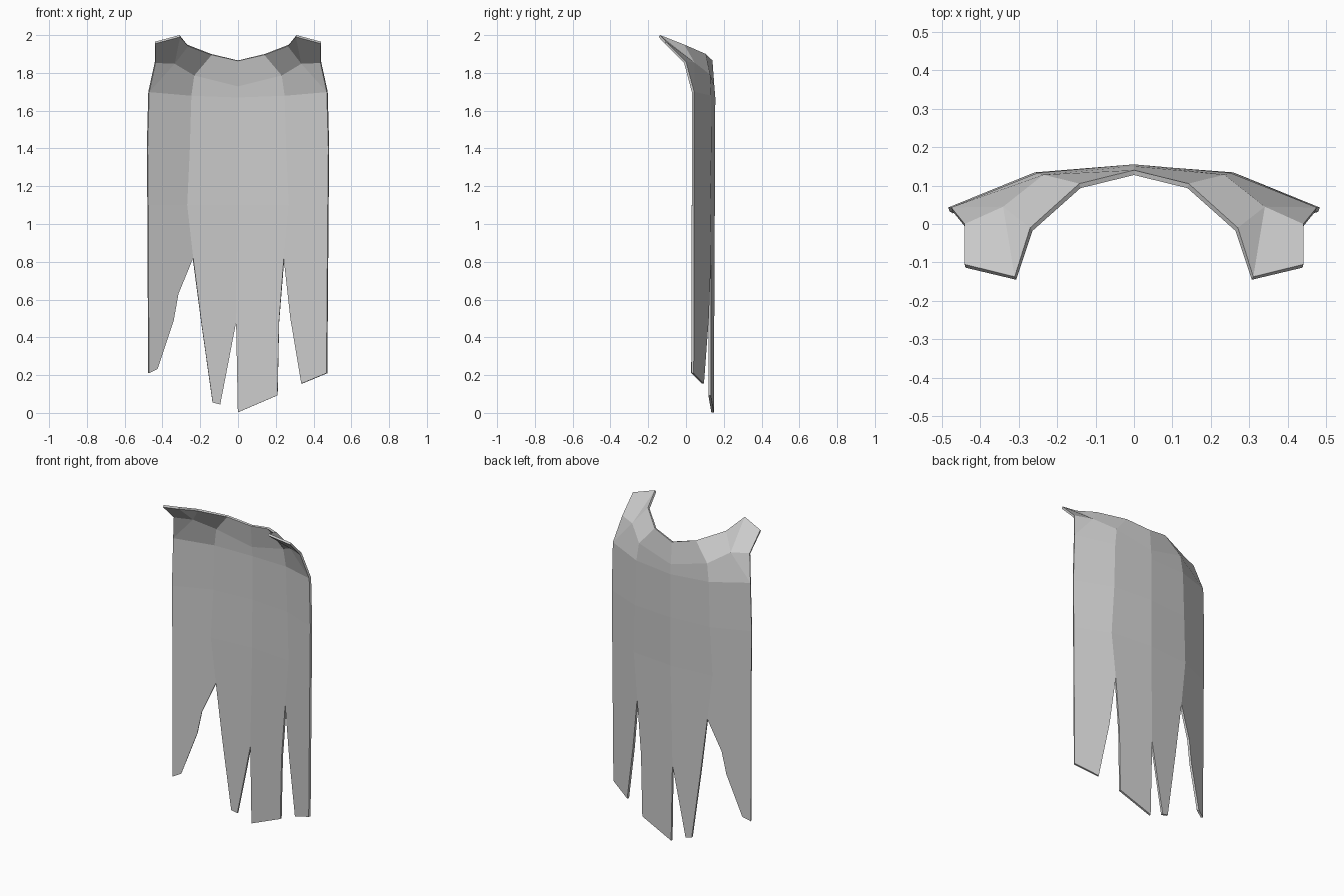
import bpy
import bmesh

cube = bpy.data.objects.get("Cube")
if cube:
    bpy.data.objects.remove(cube, do_unlink=True)

# Dark-free plain grey cloth
cloth = bpy.data.materials.new("grey cloth")
cloth.use_nodes = True
colour = (0.6, 0.6, 0.6, 1)
cloth.diffuse_color = colour
cloth.node_tree.nodes["Principled BSDF"].inputs["Base Color"].default_value = colour


def drape(x, z):
    """Depth of the hanging cloth: a shallow curve folded at two side creases."""
    a = abs(x)
    if a < 0.26:
        y = 0.155 - 0.02 * a / 0.26
    else:
        y = 0.135 - 0.09 * (a - 0.26) / 0.22
    return y - 0.008 * (1 - min(z / 1.6, 1))


bm = bmesh.new()


def face(points):
    bm.faces.new([bm.verts.new(p) for p in points])


# Half of the collar and shoulder: named fold points
tip_out, tip_in = (0.44, -0.105, 1.965), (0.31, -0.137, 2.0)
neck_side, neck_mid, neck_back = (0.27, -0.01, 1.95), (0.142, 0.105, 1.9), (0, 0.14, 1.866)
arm, blade, spine_side, spine = (0.44, 0.0, 1.86), (0.34, 0.045, 1.855), (0.235, 0.128, 1.79), (0, 0.15, 1.73)
chest = [(0.475, 0.043, 1.70), (0.25, 0.133, 1.68), (0, 0.155, 1.67)]
middle = [(x, drape(x, 1.4), 1.4) for x in (0.483, 0.258, 0)]
waist = [(x, drape(x, 1.1), 1.1) for x in (0.48, 0.272, 0)]

half = [
    (tip_out, tip_in, blade, arm),
    (tip_in, neck_side, blade),
    (neck_side, neck_mid, spine_side, blade),
    (neck_mid, neck_back, spine, spine_side),
    (arm, blade, chest[0]),
    (blade, spine_side, chest[1], chest[0]),
    (spine_side, spine, chest[2], chest[1]),
]
for upper, lower in ((chest, middle), (middle, waist)):
    for i in range(2):
        half.append((upper[i], upper[i + 1], lower[i + 1], lower[i]))
for points in half:
    face(points)
    face([(-x, y, z) for x, y, z in reversed(points)])

# Torn strips below the waist, as outlines in x and z
strips = [
    [(-0.272, 1.1), (-0.48, 1.1), (-0.476, 0.21), (-0.43, 0.233),
     (-0.345, 0.49), (-0.32, 0.63), (-0.24, 0.82)],
    [(0, 1.1), (-0.272, 1.1), (-0.24, 0.82), (-0.195, 0.48),
     (-0.135, 0.055), (-0.095, 0.045), (-0.01, 0.48)],
    [(0.272, 1.1), (0, 1.1), (-0.01, 0.48), (0, 0.003),
     (0.21, 0.093), (0.218, 0.48), (0.245, 0.815)],
    [(0.48, 1.1), (0.272, 1.1), (0.245, 0.815), (0.282, 0.5),
     (0.34, 0.155), (0.473, 0.21)],
]
for outline in strips:
    face([(x, drape(x, z), z) for x, z in outline])

# Weld the panels and turn the outer side to the back
bmesh.ops.remove_doubles(bm, verts=bm.verts[:], dist=0.001)
bmesh.ops.recalc_face_normals(bm, faces=bm.faces[:])
if sum(f.normal.y * f.calc_area() for f in bm.faces) < 0:
    bmesh.ops.reverse_faces(bm, faces=bm.faces[:])

mesh = bpy.data.meshes.new("tattered_cape")
bm.to_mesh(mesh)
bm.free()
mesh.materials.append(cloth)
cape = bpy.data.objects.new("tattered_cape", mesh)
bpy.context.collection.objects.link(cape)

# Cloth thickness, towards the wearer
solid = cape.modifiers.new("thickness", "SOLIDIFY")
solid.thickness = 0.013
solid.offset = -1
